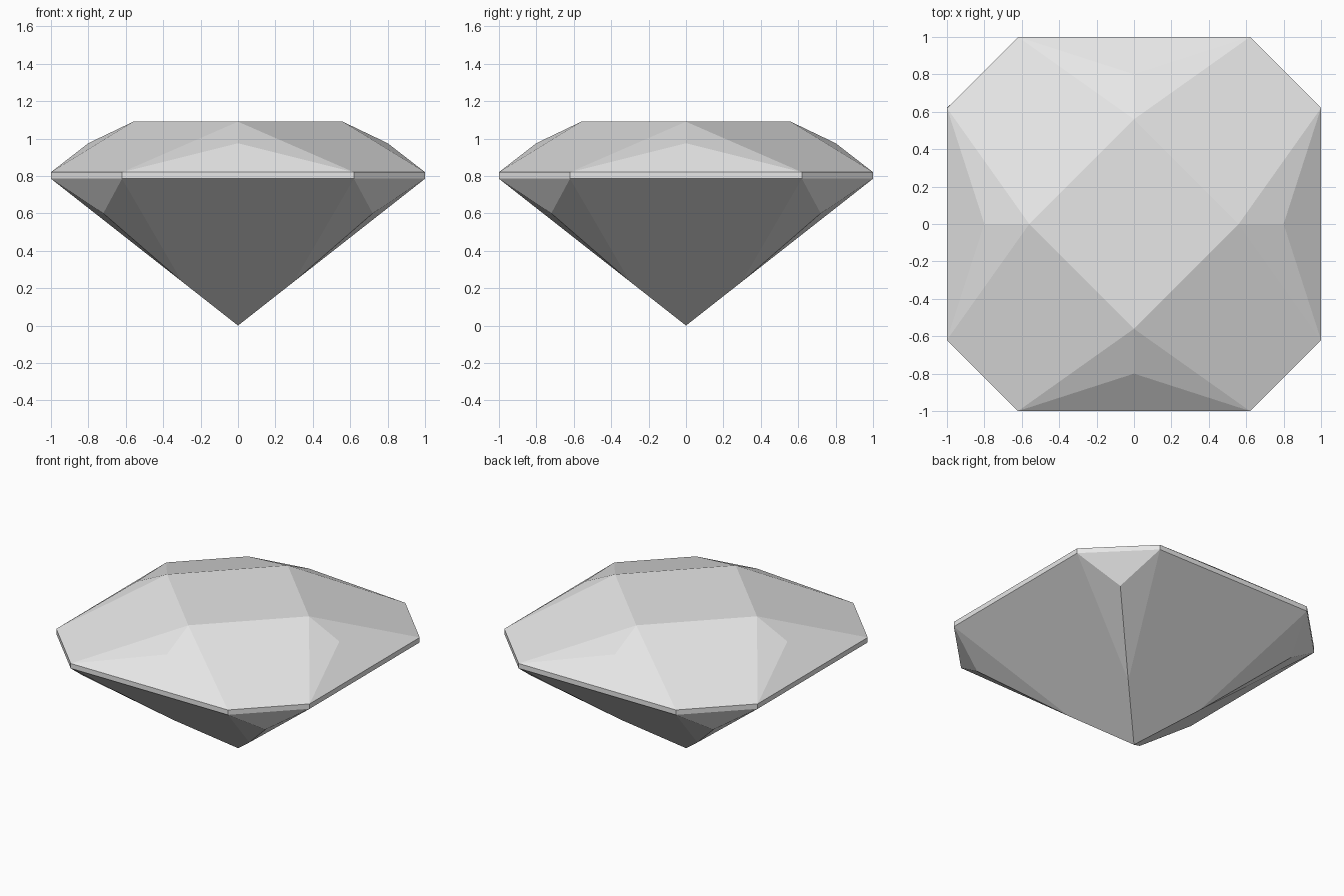
import bpy
import bmesh
from math import pi
from mathutils import Matrix, Vector

cube = bpy.data.objects.get("Cube")
if cube:
    bpy.data.objects.remove(cube, do_unlink=True)

# Material
grey = bpy.data.materials.new("pale_grey")
grey.use_nodes = True
colour = (0.8, 0.8, 0.8, 1)
grey.diffuse_color = colour
grey.node_tree.nodes["Principled BSDF"].inputs["Base Color"].default_value = colour

# Key heights and widths
TABLE_Z, GIRDLE_TOP, GIRDLE_LOW = 1.09, 0.82, 0.785
TABLE_R, CORNER = 0.56, 0.62

# Points of one side and the corner to its right
left_top = Vector((-CORNER, -1, GIRDLE_TOP))
right_top = Vector((CORNER, -1, GIRDLE_TOP))
next_top = Vector((1, -CORNER, GIRDLE_TOP))
left_low, right_low, next_low = (
    Vector((p.x, p.y, GIRDLE_LOW)) for p in (left_top, right_top, next_top))
table = Vector((0, -TABLE_R, TABLE_Z))
next_table = Vector((TABLE_R, 0, TABLE_Z))
star = Vector((0, -0.8, 0.975))
corner_tip = Vector((0.72, -0.72, 0.6))
ridge = Vector((0.3, -0.3, 0.3 * GIRDLE_LOW))
left_ridge = Vector((-ridge.x, ridge.y, ridge.z))
culet = Vector((0, 0, 0))

quarter = [
    # Crown facets
    (left_top, right_top, star),
    (right_top, table, star),
    (table, left_top, star),
    (right_top, next_top, next_table, table),
    # Girdle band
    (left_low, right_low, right_top, left_top),
    (right_low, next_low, next_top, right_top),
    # Pavilion facets
    (right_low, left_low, left_ridge, culet, ridge),
    (next_low, right_low, corner_tip),
    (right_low, ridge, corner_tip),
    (ridge, next_low, corner_tip),
]

# Repeat the facets around the stone and close the table
bm = bmesh.new()
turns = [Matrix.Rotation(i * pi / 2, 3, "Z") for i in range(4)]
for turn in turns:
    for facet in quarter:
        bm.faces.new([bm.verts.new(turn @ p) for p in facet])
bm.faces.new([bm.verts.new(turn @ table) for turn in turns])
bmesh.ops.remove_doubles(bm, verts=bm.verts, dist=0.0005)
bmesh.ops.recalc_face_normals(bm, faces=bm.faces)

mesh = bpy.data.meshes.new("cut_gem")
bm.to_mesh(mesh)
bm.free()
mesh.materials.append(grey)
bpy.context.collection.objects.link(bpy.data.objects.new("cut_gem", mesh))
